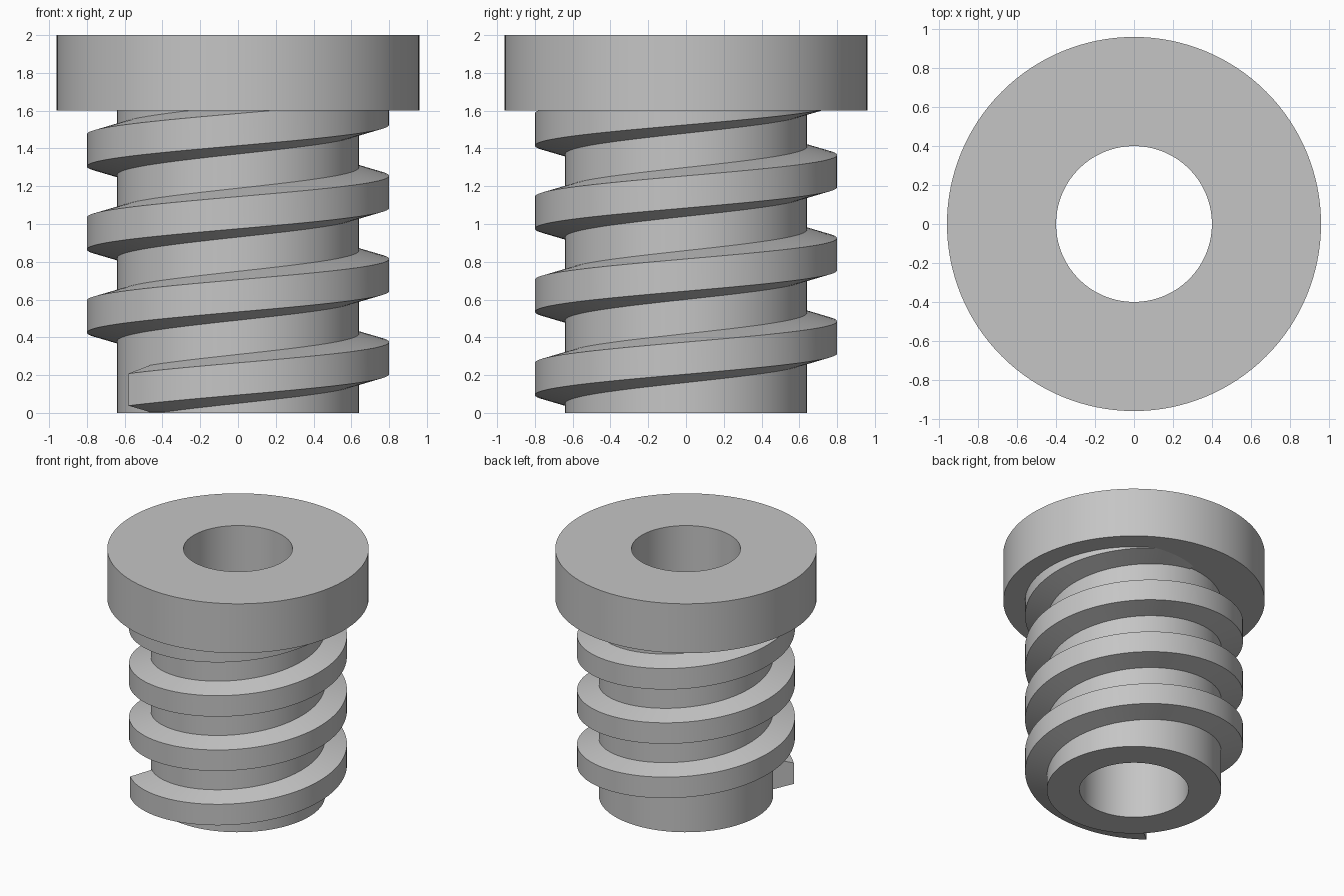
import bpy
import bmesh
import math

SEGMENTS = 128
HEAD_R, CORE_R, BORE_R, THREAD_R = 0.96, 0.64, 0.40, 0.80
HEAD_Z, TOP_Z = 1.60, 2.0
PITCH = 0.44

cube = bpy.data.objects.get("Cube")
if cube:
    bpy.data.objects.remove(cube, do_unlink=True)

grey = bpy.data.materials.new("plain grey")
grey.use_nodes = True
colour = (0.56, 0.56, 0.56, 1)
grey.diffuse_color = colour
grey.node_tree.nodes["Principled BSDF"].inputs["Base Color"].default_value = colour


def sweep(name, profile, angles, rise=0.0, closed=False):
    """Carry a closed (radius, height) profile around z, climbing by rise per turn."""
    bm = bmesh.new()
    rings = []
    for a in angles:
        lift = rise * a / math.tau
        rings.append([bm.verts.new((r * math.cos(a), r * math.sin(a), max(0, z + lift)))
                      for r, z in profile])
    pairs = list(zip(rings, rings[1:]))
    if closed:
        pairs.append((rings[-1], rings[0]))
    n = len(profile)
    for one, two in pairs:
        for i in range(n):
            j = (i + 1) % n
            bm.faces.new((one[i], two[i], two[j], one[j]))
    if not closed:
        bm.faces.new(rings[0])
        bm.faces.new(rings[-1][::-1])
    bmesh.ops.recalc_face_normals(bm, faces=bm.faces)
    mesh = bpy.data.meshes.new(name)
    bm.to_mesh(mesh)
    bm.free()
    mesh.materials.append(grey)
    obj = bpy.data.objects.new(name, mesh)
    bpy.context.collection.objects.link(obj)
    bpy.ops.object.select_all(action="DESELECT")
    obj.select_set(True)
    bpy.context.view_layer.objects.active = obj
    bpy.ops.object.shade_smooth_by_angle(angle=math.radians(30))
    return obj


# Hollow shank with its wide round head
circle = [math.tau * i / SEGMENTS for i in range(SEGMENTS)]
sweep("flanged_sleeve",
      [(BORE_R, 0), (CORE_R, 0), (CORE_R, HEAD_Z), (HEAD_R, HEAD_Z),
       (HEAD_R, TOP_Z), (BORE_R, TOP_Z)], circle, closed=True)

# Tapered thread, from a blunt start near the foot up into the head
start, end = math.radians(-136.5), math.radians(1170)
steps = int((end - start) / math.tau * SEGMENTS)
helix = [start + (end - start) * i / steps for i in range(steps + 1)]
sweep("screw_thread",
      [(CORE_R - 0.02, 0.155), (THREAD_R, 0.205), (THREAD_R, 0.375),
       (CORE_R - 0.02, 0.425)], helix, rise=PITCH)
